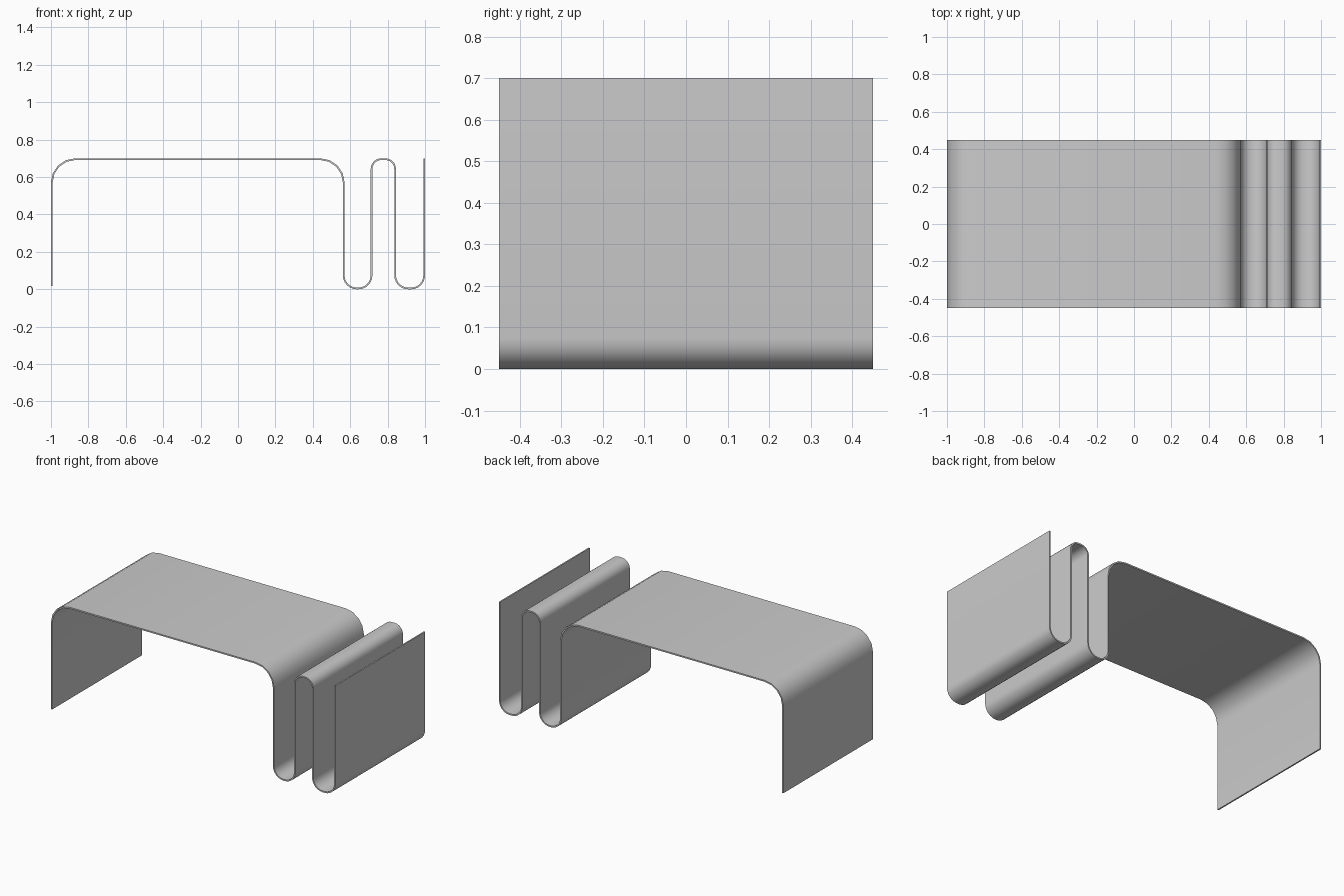
import bpy, bmesh, math
from mathutils import Vector

if "Cube" in bpy.data.objects:
    bpy.data.objects.remove(bpy.data.objects["Cube"])

WIDTH, THICK = 0.90, 0.009

# Centre line of the bent sheet: x, z, bend radius, bend segments
L, H = 0.0045, 0.6955
PATH = [
    (-0.9955, 0.018, 0, 0),
    (-0.9955, H, 0.125, 4), (0.565, H, 0.125, 4),
    (0.565, L, 0.07, 6), (0.714, L, 0.07, 6),
    (0.714, H, 0.052, 6), (0.840, H, 0.052, 6),
    (0.840, L, 0.07, 6), (0.9955, L, 0.07, 6),
    (0.9955, 0.70, 0, 0),
]


def rounded(path):
    """Replace every right-angle corner with an arc."""
    pts = []
    for i, (x, z, r, n) in enumerate(path):
        c = Vector((x, z))
        if not r:
            pts.append(c)
            continue
        a = (Vector(path[i - 1][:2]) - c).normalized()
        b = (Vector(path[i + 1][:2]) - c).normalized()
        o = c + (a + b) * r
        for k in range(n + 1):
            t = math.pi / 2 * k / n
            pts.append(o - b * r * math.cos(t) - a * r * math.sin(t))
    return pts


def offset(pts, d):
    """Shift the centre line sideways by d, mitred at each point."""
    out = []
    for i, p in enumerate(pts):
        u = (p - pts[i - 1]).normalized() if i else None
        v = (pts[i + 1] - p).normalized() if i < len(pts) - 1 else u
        u = u or v
        n = Vector((-u.y - v.y, u.x + v.x)).normalized()
        out.append(p + n * d / n.dot(Vector((-u.y, u.x))))
    return out


# Folded bench sheet: strip cross-section extruded across the depth
line = rounded(PATH)
up, down = offset(line, THICK / 2), offset(line, -THICK / 2)
bm = bmesh.new()
ring = []
for y in (-WIDTH / 2, WIDTH / 2):
    ring.append([[bm.verts.new((p.x, y, p.y)) for p in s] for s in (up, down)])
(u0, d0), (u1, d1) = ring
for i in range(len(line) - 1):
    j = i + 1
    for quad in ((u0[i], u0[j], u1[j], u1[i]), (d0[i], d1[i], d1[j], d0[j]),
                 (u0[i], d0[i], d0[j], u0[j]), (u1[i], u1[j], d1[j], d1[i])):
        bm.faces.new(quad)
for e in (0, -1):
    bm.faces.new((u0[e], u1[e], d1[e], d0[e]))
bmesh.ops.recalc_face_normals(bm, faces=bm.faces)
mesh = bpy.data.meshes.new("folded_sheet_table")
bm.to_mesh(mesh)
bm.free()
table = bpy.data.objects.new("folded_sheet_table", mesh)
bpy.context.collection.objects.link(table)
bpy.context.view_layer.objects.active = table
table.select_set(True)
bpy.ops.object.shade_smooth_by_angle(angle=math.radians(40))
